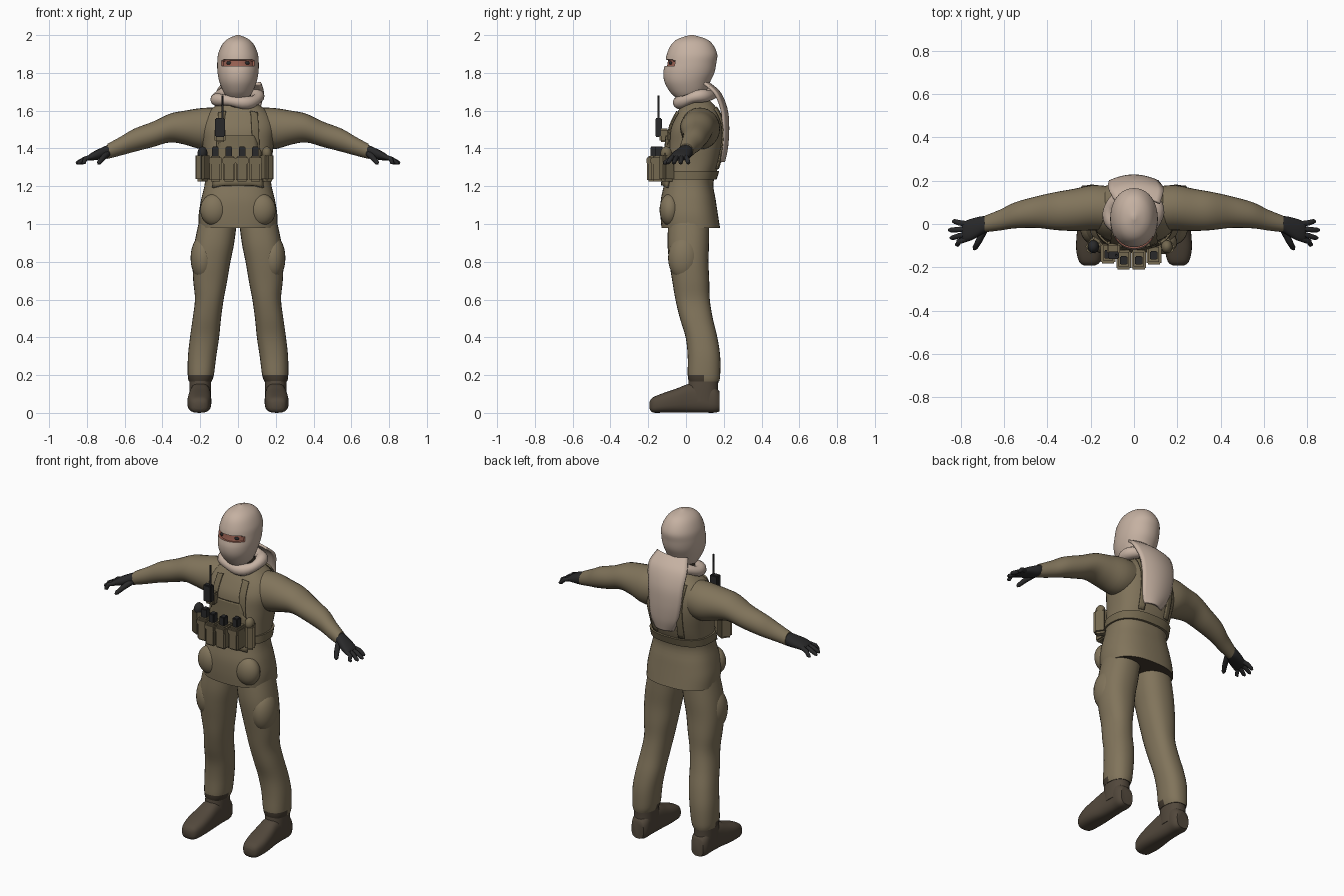
import bpy, bmesh, math
from mathutils import Vector

if "Cube" in bpy.data.objects:
    bpy.data.objects.remove(bpy.data.objects["Cube"], do_unlink=True)


def material(name, r, g, b):
    m = bpy.data.materials.new(name)
    m.use_nodes = True
    m.diffuse_color = (r, g, b, 1)
    bsdf = m.node_tree.nodes["Principled BSDF"]
    bsdf.inputs["Base Color"].default_value = (r, g, b, 1)
    bsdf.inputs["Roughness"].default_value = 0.9
    return m


OLIVE = material("olive cloth", 0.22, 0.175, 0.105)
WEBBING = material("olive webbing", 0.175, 0.14, 0.08)
BEIGE = material("pale beige cloth", 0.56, 0.44, 0.36)
BOOT = material("boot brown", 0.085, 0.065, 0.045)
DARK = material("dark brown", 0.06, 0.045, 0.03)
BLACK = material("glove black", 0.022, 0.022, 0.023)
SKIN = material("skin", 0.32, 0.12, 0.085)


def finish(name, bm, mats, angle=50):
    bmesh.ops.recalc_face_normals(bm, faces=bm.faces)
    me = bpy.data.meshes.new(name)
    bm.to_mesh(me)
    bm.free()
    ob = bpy.data.objects.new(name, me)
    bpy.context.collection.objects.link(ob)
    for m in mats:
        me.materials.append(m)
    bpy.ops.object.select_all(action="DESELECT")
    ob.select_set(True)
    bpy.context.view_layer.objects.active = ob
    bpy.ops.object.shade_smooth_by_angle(angle=math.radians(angle))
    return ob


def smooth_rings(rings, steps):
    """Catmull-Rom resampling of the cross-section list."""
    out = []
    for i in range(len(rings) - 1):
        p0, p1, p2 = rings[max(i - 1, 0)], rings[i], rings[i + 1]
        p3 = rings[min(i + 2, len(rings) - 1)]
        for s in range(steps):
            t = s / steps
            out.append([b + 0.5 * t * (c - a + t * (2 * a - 5 * b + 4 * c - d + t * (3 * (b - c) + d - a)))
                        for a, b, c, d in zip(p0, p1, p2, p3)])
    return out + [rings[-1]]


def loft(name, rings, mats, axis="z", side=1, n=28, power=2.3, steps=4, rule=None, post=None):
    """Skin of rounded sections: (position along axis, centre a, centre b, radius a, radius b)."""
    bm = bmesh.new()
    loops = []
    for t, a, b, ra, rb in smooth_rings(rings, steps):
        loop = []
        for k in range(n):
            c, s = math.cos(math.tau * k / n), math.sin(math.tau * k / n)
            u = a + ra * math.copysign(abs(c) ** (2 / power), c)
            v = b + rb * math.copysign(abs(s) ** (2 / power), s)
            x, y, z = {"x": (t, u, v), "y": (u, t, v), "z": (u, v, t)}[axis]
            loop.append(bm.verts.new((x * side, y, z)))
        loops.append(loop)
    for p, q in zip(loops, loops[1:]):
        for k in range(n):
            bm.faces.new((p[k], p[(k + 1) % n], q[(k + 1) % n], q[k]))
    bm.faces.new(loops[0])
    bm.faces.new(loops[-1])
    bmesh.ops.recalc_face_normals(bm, faces=bm.faces)
    for f in bm.faces:
        f.material_index = int(rule(f)) if rule else 0
    if post:
        post(bm)
    return finish(name, bm, mats)


def box(name, centre, size, mat, bevel=0.008, turn=0):
    bm = bmesh.new()
    bmesh.ops.create_cube(bm, size=1)
    bmesh.ops.scale(bm, vec=size, verts=bm.verts)
    bmesh.ops.bevel(bm, geom=bm.edges[:], offset=bevel, segments=2, affect="EDGES")
    ob = finish(name, bm, [mat], 35)
    ob.location = centre
    ob.rotation_euler.z = turn
    return ob


def ball(name, centre, radii, mat):
    bm = bmesh.new()
    bmesh.ops.create_uvsphere(bm, u_segments=24, v_segments=14, radius=1)
    bmesh.ops.scale(bm, vec=radii, verts=bm.verts)
    ob = finish(name, bm, [mat])
    ob.location = centre
    return ob


def tube(name, pts, mat, closed=False):
    """Round tube through (x, y, z, radius) points."""
    cu = bpy.data.curves.new(name, "CURVE")
    cu.dimensions = "3D"
    cu.bevel_depth = 1
    cu.bevel_resolution = 4
    cu.use_fill_caps = True
    sp = cu.splines.new("POLY")
    sp.points.add(len(pts) - 1)
    for p, (x, y, z, r) in zip(sp.points, pts):
        p.co = (x, y, z, 1)
        p.radius = r
    sp.use_cyclic_u = closed
    sp.use_smooth = True
    cu.materials.append(mat)
    ob = bpy.data.objects.new(name, cu)
    bpy.context.collection.objects.link(ob)
    return ob


def ribbon(name, pts, mat, wrap=None, bow=0.0, thick=0.008, cols=10):
    """Cloth strip through (x, y, z, half width) points, optionally laid onto another object."""
    bm = bmesh.new()
    rows = []
    for x, y, z, w in smooth_rings(pts, 6):
        row = [2 * k / cols - 1 for k in range(cols + 1)]
        rows.append([bm.verts.new((x + w * s, y - bow * s * s, z)) for s in row])
    for p, q in zip(rows, rows[1:]):
        for k in range(cols):
            bm.faces.new((p[k], p[k + 1], q[k + 1], q[k]))
    ob = finish(name, bm, [mat])
    if wrap:
        sw = ob.modifiers.new("lay on", "SHRINKWRAP")
        sw.target = wrap
        sw.wrap_mode = "ABOVE_SURFACE"
        sw.offset = 0.008
    so = ob.modifiers.new("thickness", "SOLIDIFY")
    so.thickness = thick
    so.offset = 0
    return ob


# Jacket body
jacket = loft("jacket", [
    (0.98, 0, .025, .207, .155), (1.05, 0, .017, .208, .152), (1.13, 0, .012, .195, .145),
    (1.22, 0, .015, .175, .13), (1.32, 0, .035, .177, .142), (1.42, 0, .05, .19, .147),
    (1.50, 0, .055, .2, .143), (1.56, 0, .062, .185, .125), (1.61, 0, .065, .14, .1),
    (1.65, 0, .06, .08, .07)], [OLIVE, DARK], n=40, power=2.5,
    rule=lambda f: f.normal.z < -0.9)
belt = loft("belt", [(1.235, 0, .02, .184, .142), (1.28, 0, .03, .184, .146)], [WEBBING],
            n=40, power=2.5, steps=1)

# Hooded head with an eye opening
def eye_slot(bm):
    slot = [f for f in bm.faces if f.material_index == 1]
    bmesh.ops.inset_region(bm, faces=slot, thickness=0.003, depth=-0.012)

def in_slot(f):
    c = f.calc_center_median()
    return abs(c.z - 1.852) < 0.019 - 0.08 * max(0, abs(c.x) - 0.04) and c.y < 0 and abs(c.x) < 0.088

loft("hood", [
    (1.665, 0, .01, .055, .06), (1.70, 0, .01, .078, .095), (1.75, 0, .007, .098, .12),
    (1.80, 0, .015, .108, .135), (1.85, 0, .025, .11, .135), (1.90, 0, .032, .105, .133),
    (1.95, 0, .032, .084, .11), (1.98, 0, .032, .054, .074), (2.0, 0, .03, .008, .01)],
    [BEIGE, SKIN], n=48, power=2.1, steps=7, rule=in_slot, post=eye_slot)
loft("neck", [(1.6, 0, .045, .075, .075), (1.72, 0, .03, .065, .07)], [DARK], steps=1)

# Rolled scarf and its tail down the back
roll = []
for k in range(32):
    a = math.tau * k / 32
    roll.append((-.003 + .112 * math.cos(a), .05 + .088 * math.sin(a),
                 1.668 + .022 * math.sin(a) + .006 * math.cos(3 * a), .031 + .004 * math.sin(4 * a)))
tube("scarf_roll", roll, BEIGE, closed=True)
ribbon("scarf_tail", [(.02, .12, 1.745, .1), (.01, .18, 1.69, .125), (0, .215, 1.6, .115),
                      (0, .222, 1.5, .105), (.01, .215, 1.4, .09), (.02, .2, 1.33, .06)],
       BEIGE, bow=.025, thick=.014)

# Sides: arms, hands, legs, boots, pockets, shoulder straps
for side, tag in ((1, "left"), (-1, "right")):
    loft(tag + "_sleeve", [
        (.06, .065, 1.515, .1, .1), (.18, .075, 1.505, .105, .11), (.28, .065, 1.51, .097, .09),
        (.36, .06, 1.508, .088, .076), (.45, .055, 1.475, .073, .067), (.55, .04, 1.443, .06, .061),
        (.62, .018, 1.413, .048, .05), (.69, 0, 1.385, .038, .04)], [OLIVE], "x", side, power=2)
    loft(tag + "_palm", [
        (.67, 0, 1.39, .032, .034), (.70, -.005, 1.38, .041, .034), (.75, -.025, 1.365, .05, .026),
        (.785, -.035, 1.353, .046, .018), (.795, -.035, 1.348, .038, .012)], [BLACK], "x", side, n=20)
    for finger, (y0, y1, reach) in enumerate(((.0, .012, .84), (-.023, -.028, .858),
                                              (-.046, -.064, .85), (-.068, -.095, .825))):
        tube(f"{tag}_finger_{finger}", [
            (side * .77, y0, 1.357, .013), (side * .81, (y0 + y1) / 2, 1.345, .0125),
            (side * (reach - .01), y1, 1.325, .011), (side * reach, y1, 1.32, .005)], BLACK)
    tube(tag + "_thumb", [(side * .69, -.02, 1.375, .018), (side * .715, -.075, 1.35, .015),
                          (side * .735, -.11, 1.325, .012), (side * .74, -.118, 1.318, .005)], BLACK)
    loft(tag + "_trouser_leg", [
        (1.02, .105, .015, .1, .108), (.9, .125, .012, .105, .11), (.8, .14, .015, .1, .104),
        (.7, .147, .025, .09, .098), (.6, .152, .035, .076, .091), (.5, .165, .055, .075, .087),
        (.4, .177, .082, .077, .084), (.3, .19, .095, .075, .086), (.2, .197, .095, .069, .086),
        (.165, .2, .095, .06, .08)], [OLIVE, DARK], side=side,
        rule=lambda f: f.calc_center_median().z < .21 and f.calc_center_median().y < .1)
    ball(tag + "_thigh_pocket", (side * .185, -.01, .82), (.066, .085, .12), OLIVE)
    ball(tag + "_jacket_pocket", (side * .125, -.085, 1.075), (.075, .055, .085), OLIVE)
    loft(tag + "_boot", [
        (-.192, .205, .04, .025, .02), (-.175, .205, .042, .048, .04), (-.12, .205, .053, .062, .052),
        (-.05, .203, .065, .062, .064), (.02, .2, .078, .056, .077), (.1, .2, .08, .053, .079),
        (.15, .2, .072, .053, .071), (.178, .2, .06, .04, .052)], [BOOT], "y", side, power=2.8)
    loft(tag + "_boot_shaft", [(.06, .2, .09, .056, .085), (.13, .2, .09, .058, .08),
                               (.2, .2, .095, .057, .078)], [BOOT], side=side)
    for part, y in (("front", -.12), ("back", .23)):
        ribbon(f"{tag}_{part}_strap", [(side * .095, y * .7, 1.62, .024), (side * .1, y, 1.5, .024),
                                       (side * .11, y, 1.27, .024)], WEBBING, jacket, cols=4)
    ball(tag + "_eye", (side * .045, -.08, 1.852), (.017, .01, .01), BLACK)

# Chest rig: panel, magazine pouches, side pouches
ribbon("chest_panel", [(0, -.16, 1.475, .1), (0, -.16, 1.42, .125), (0, -.16, 1.36, .165),
                       (0, -.16, 1.21, .17)], WEBBING, jacket, thick=.016)
for i, (x, y) in enumerate(((-.12, -.135), (-.048, -.163), (.022, -.163), (.092, -.14))):
    box(f"magazine_pouch_{i}", (x, y, 1.292), (.064, .085, .135), WEBBING)
    box(f"pouch_flap_{i}", (x, y - .002, 1.335), (.068, .09, .035), WEBBING, .006)
    box(f"magazine_{i}", (x, y - .005, 1.375), (.034, .04, .07), BLACK, .004)
for x, turn in ((.152, .6), (-.188, -.6)):
    box("side_pouch", (x, -.1, 1.3), (.055, .075, .15), WEBBING, .012, turn)
    ball("side_pouch_cap", (x, -.105, 1.375), (.026, .03, .035), BLACK if x < 0 else WEBBING)

# Radio with antenna
box("radio", (-.095, -.145, 1.51), (.052, .035, .1), BLACK, .005)
box("radio_holder", (-.095, -.115, 1.47), (.06, .05, .07), WEBBING)
tube("antenna", [(-.082, -.145, 1.55, .006), (-.082, -.145, 1.68, .005)], BLACK)
